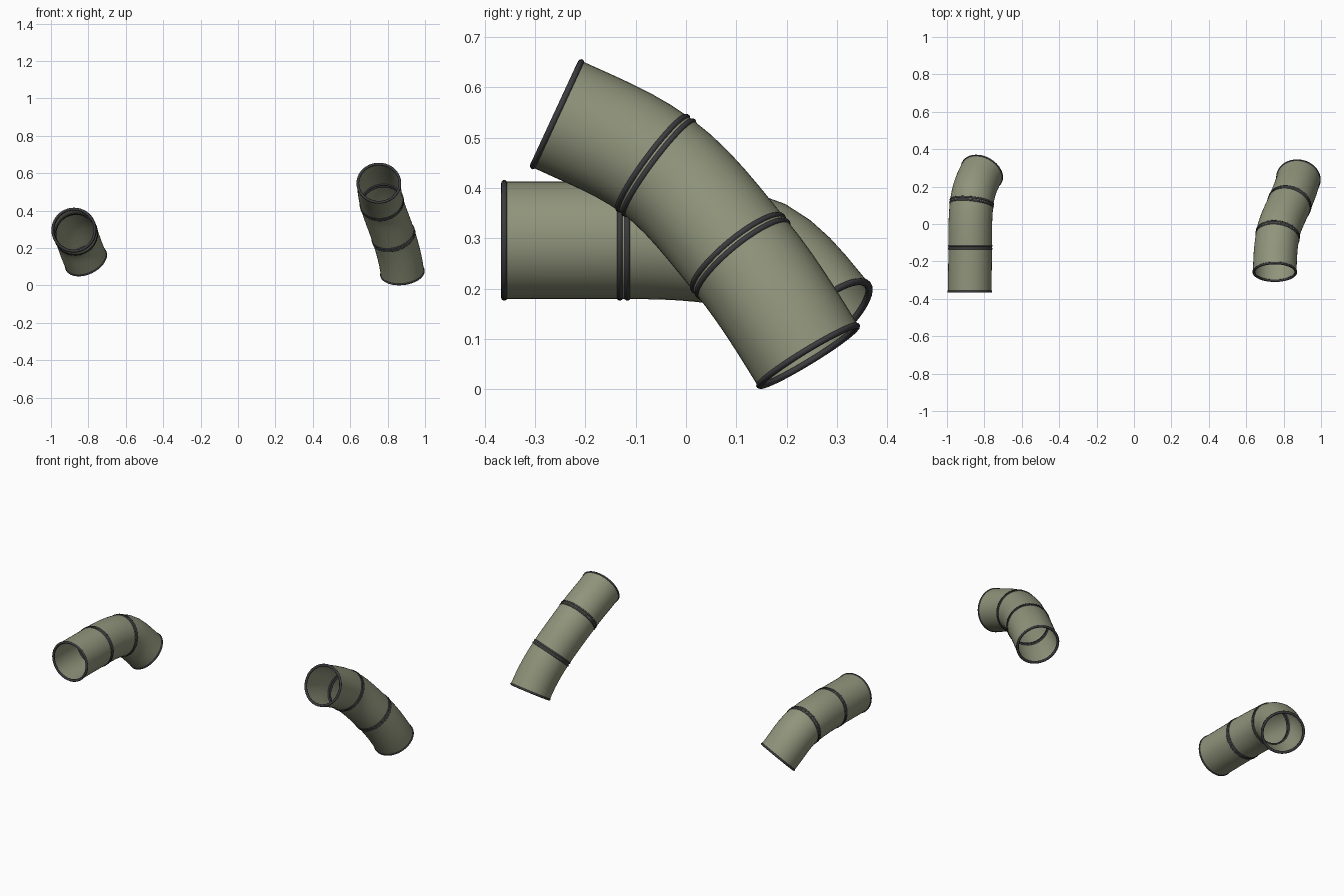
import bpy, bmesh, math
from mathutils import Vector

if "Cube" in bpy.data.objects:
    bpy.data.objects.remove(bpy.data.objects["Cube"])

R = 0.1165      # tube radius
SIDES = 40


def material(name, rgb):
    m = bpy.data.materials.new(name)
    m.diffuse_color = (*rgb, 1)
    m.use_nodes = True
    m.node_tree.nodes["Principled BSDF"].inputs["Base Color"].default_value = m.diffuse_color
    return m


OLIVE = material("olive_metal", (0.28, 0.30, 0.20))
DARK = material("dark_rubber", (0.045, 0.045, 0.05))


def circle(bm, centre, tangent, radius):
    t = tangent.normalized()
    u = Vector((1, 0, 0))
    u = (u - t * u.dot(t)).normalized()
    v = t.cross(u)
    return [bm.verts.new(centre + radius * (math.cos(a) * u + math.sin(a) * v))
            for a in (2 * math.pi * i / SIDES for i in range(SIDES))]


def sweep(name, stations, mat):
    """Closed surface skinned through a loop of (centre, tangent, radius) circles."""
    bm = bmesh.new()
    loops = [circle(bm, *s) for s in stations]
    for a, b in zip(loops, loops[1:] + loops[:1]):
        for i in range(SIDES):
            j = (i + 1) % SIDES
            bm.faces.new((a[i], a[j], b[j], b[i]))
    bmesh.ops.recalc_face_normals(bm, faces=bm.faces)
    me = bpy.data.meshes.new(name)
    bm.to_mesh(me)
    bm.free()
    ob = bpy.data.objects.new(name, me)
    bpy.context.collection.objects.link(ob)
    me.materials.append(mat)
    bpy.ops.object.select_all(action='DESELECT')
    bpy.context.view_layer.objects.active = ob
    ob.select_set(True)
    bpy.ops.object.shade_smooth_by_angle(angle=math.radians(40))
    return ob


def hermite(p0, t0, p1, t1, s):
    m0, m1 = t0 * (p1 - p0).length, t1 * (p1 - p0).length
    p = ((2*s**3 - 3*s**2 + 1) * p0 + (s**3 - 2*s**2 + s) * m0
         + (3*s**2 - 2*s**3) * p1 + (s**3 - s**2) * m1)
    d = ((6*s*s - 6*s) * (p0 - p1) + (3*s*s - 4*s + 1) * m0 + (3*s*s - 2*s) * m1)
    return p, d


def bead(name, centre, tangent, offset):
    # rounded rubber ring around the tube
    n = 10
    stations = []
    for k in range(n):
        a = 2 * math.pi * k / n
        stations.append((centre + tangent * (offset + 0.0065 * math.cos(a)),
                         tangent, 0.1125 + 0.0075 * math.sin(a)))
    sweep(name, stations, DARK)


def pipe(name, joints):
    joints = [(Vector(p), Vector(t).normalized()) for p, t in joints]
    # three bent thin-walled tube sections
    for k in range(3):
        (p0, t0), (p1, t1) = joints[k], joints[k + 1]
        path = [hermite(p0, t0, p1, t1, i / 6) for i in range(7)]
        outer = [(p, d, R) for p, d in path]
        inner = [(p, d, R - 0.005) for p, d in reversed(path)]
        sweep(f"{name}_section_{k + 1}", outer + inner, OLIVE)
    # single rings on the open ends, paired rings on the joints
    for k, (p, t) in enumerate(joints):
        offsets = {0: (0.001,), 3: (-0.001,)}.get(k, (-0.0075, 0.0075))
        for j, off in enumerate(offsets):
            bead(f"{name}_ring_{k + 1}_{j + 1}", p, t, off)


# each pipe: joint centre and direction
pipe("left_pipe", [
    ((-0.878, -0.362, 0.296), (0, 1, 0)),
    ((-0.876, -0.124, 0.296), (0, 1, 0)),
    ((-0.868, 0.110, 0.277), (0.11, 0.97, -0.22)),
    ((-0.813, 0.276, 0.134), (0.34, 0.62, -0.71))])
pipe("right_pipe", [
    ((0.753, -0.257, 0.547), (0, 0.907, -0.42)),
    ((0.768, -0.060, 0.445), (0.14, 0.80, -0.59)),
    ((0.831, 0.108, 0.265), (0.25, 0.62, -0.75)),
    ((0.879, 0.243, 0.066), (0.10, 0.52, -0.85))])
